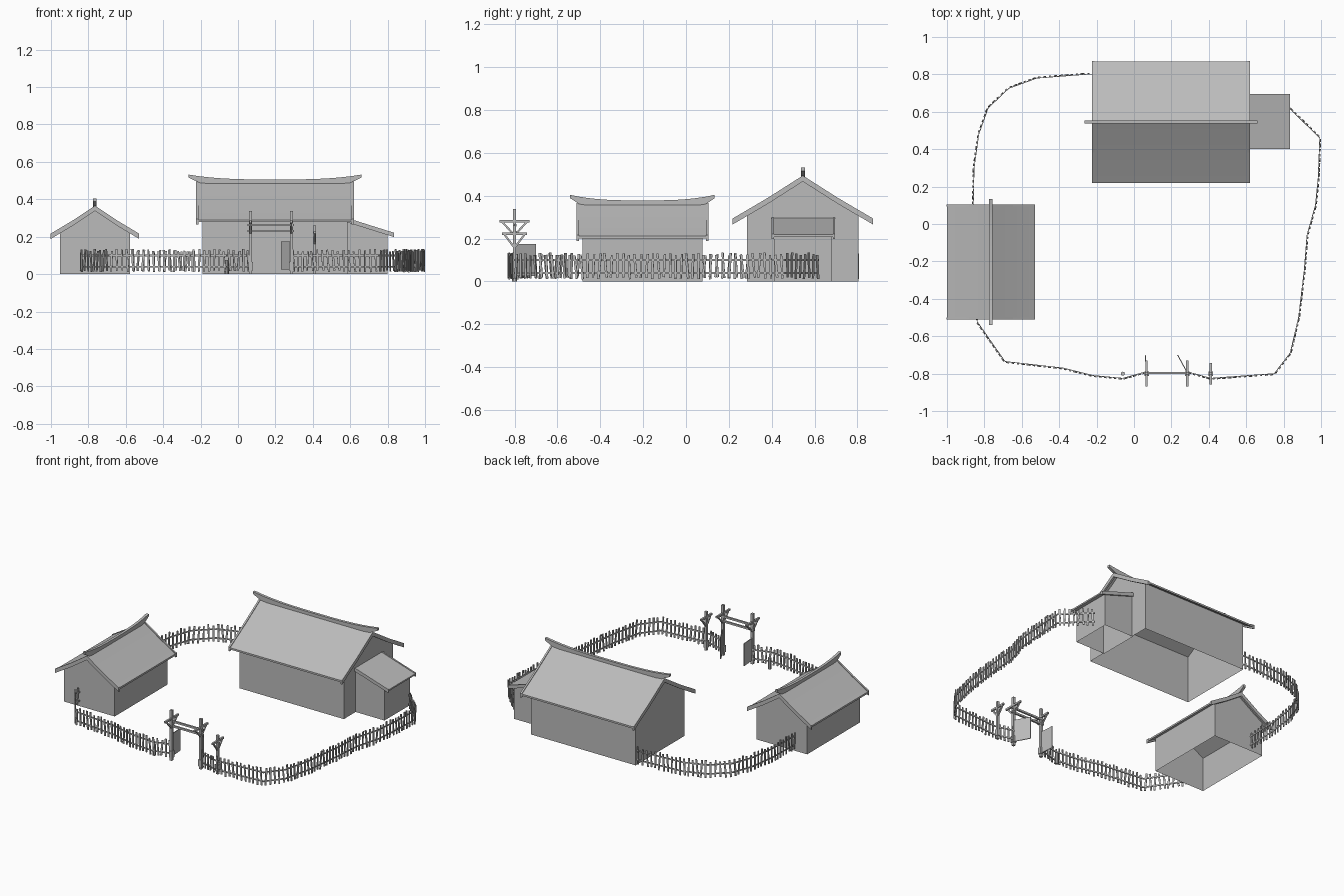
import bpy, bmesh, math, random
from mathutils import Vector, Matrix

random.seed(7)
if "Cube" in bpy.data.objects:
    bpy.data.objects.remove(bpy.data.objects["Cube"], do_unlink=True)

GREY = (0.5, 0.5, 0.5, 1)
mat = bpy.data.materials.new("plain grey")
mat.use_nodes = True
mat.diffuse_color = GREY
mat.node_tree.nodes["Principled BSDF"].inputs["Base Color"].default_value = GREY
UP = Vector((0, 0, 1))


def finish(bm, name, loc=(0, 0, 0), turn=0, smooth=False):
    bmesh.ops.recalc_face_normals(bm, faces=bm.faces[:])
    me = bpy.data.meshes.new(name)
    bm.to_mesh(me)
    bm.free()
    me.materials.append(mat)
    ob = bpy.data.objects.new(name, me)
    bpy.context.collection.objects.link(ob)
    ob.location = loc
    ob.rotation_euler.z = turn
    if smooth:
        bpy.ops.object.select_all(action='DESELECT')
        ob.select_set(True)
        bpy.context.view_layer.objects.active = ob
        bpy.ops.object.shade_smooth_by_angle(angle=math.radians(30))
    return ob


def beam(bm, a, b, w, d, hint=UP):
    """Box from a to b, w wide and d deep."""
    a, b = Vector(a), Vector(b)
    z = (b - a).normalized()
    x = z.cross(hint)
    x = x.normalized() if x.length > 0.01 else Vector((1, 0, 0))
    y = z.cross(x)
    rot = Matrix((x, y, z)).transposed().to_4x4()
    size = Matrix.Diagonal((w, d, (b - a).length, 1))
    bmesh.ops.create_cube(bm, size=1, matrix=Matrix.Translation((a + b) / 2) @ rot @ size)


def prism(bm, profile, lo, hi, place, skip=()):
    """Extrude a closed profile from lo to hi, leaving out the sides in skip."""
    ends = [[bm.verts.new(place(p, q, t)) for p, q in profile] for t in (lo, hi)]
    for ring in ends:
        bm.faces.new(ring)
    n = len(profile)
    for i in range(n):
        if i not in skip:
            j = (i + 1) % n
            bm.faces.new((ends[0][i], ends[0][j], ends[1][j], ends[1][i]))


def along_x(p, q, t):
    return (t, p, q)


def along_y(p, q, t):
    return (p, t, q)


def chevron(half, apex, eave, thick, lift=0):
    """Roof cross-section with a slight sag in each slope."""
    mid = (apex + eave) / 2 - 0.004
    top = [(-half, eave), (-half / 2, mid), (0, apex), (half / 2, mid), (half, eave)]
    return ([(p, q + lift) for p, q in top] +
            [(p, q + lift - thick) for p, q in reversed(top)])


def gable_house(name, loc, turn, half, length, apex, eave, wall_half, wall_len, ridge_len):
    # Walls: gabled shell, open underneath and under the roof
    slope = (apex - eave) / half
    top = apex - 0.012
    side = top - wall_half * slope
    pent = [(-wall_half, 0), (wall_half, 0), (wall_half, side), (0, top), (-wall_half, side)]
    bm = bmesh.new()
    prism(bm, pent, -wall_len, wall_len, along_x, skip=(0, 2, 3))
    finish(bm, name + "_walls", loc, turn)
    # Roof slab
    bm = bmesh.new()
    prism(bm, chevron(half, apex, eave, 0.012), -length, length, along_x)
    finish(bm, name + "_roof", loc, turn, True)
    # Boards along both gable ends
    bm = bmesh.new()
    for s in (-1, 1):
        prism(bm, chevron(half + 0.002, apex, eave, 0.028, 0.004),
              s * length, s * (length - 0.012), along_x)
    finish(bm, name + "_gable_boards", loc, turn)
    # Ridge beam with upswept ends
    ts = [i / 8 for i in range(-8, 9)]
    upper = [(t * ridge_len, apex + 0.016 + 0.026 * abs(t) ** 3) for t in ts]
    lower = [(t * ridge_len, apex - 0.008 + 0.034 * abs(t) ** 12) for t in reversed(ts)]
    bm = bmesh.new()
    prism(bm, upper + lower, -0.009, 0.009, along_y)
    finish(bm, name + "_ridge", loc, turn, True)


gable_house("main_house", (0.198, 0.545, 0), 0, 0.325, 0.422, 0.49, 0.29, 0.26, 0.388, 0.462)
gable_house("small_house", (-0.765, -0.203, 0), math.pi / 2, 0.235, 0.308, 0.362, 0.212,
            0.188, 0.28, 0.337)

# Lean-to on the main house
bm = bmesh.new()
prism(bm, [(0.58, 0), (0.8, 0), (0.8, 0.218), (0.58, 0.29)], 0.41, 0.68, along_y, skip=(0, 2))
finish(bm, "lean_to_walls")
bm = bmesh.new()
sheet = [(0.58, 0.298), (0.835, 0.218), (0.835, 0.208), (0.58, 0.288)]
prism(bm, sheet, 0.4, 0.695, along_y)
board = [(p, q + (0.003 if i < 2 else -0.01)) for i, (p, q) in enumerate(sheet)]
for y in (0.4, 0.685):
    prism(bm, board, y, y + 0.01, along_y)
finish(bm, "lean_to_roof")


def fence(name, path):
    """Two rails and uneven pickets along a path, pickets on the outer side."""
    bm = bmesh.new()
    pts = [Vector((x, y, 0)) for x, y in path]
    for a, b in zip(pts, pts[1:]):
        run = b - a
        d = run.normalized()
        out = d.cross(UP) * 0.005
        for z in (0.04, 0.1):
            beam(bm, a + UP * z, b + UP * z, 0.004, 0.009)
        count = max(1, round(run.length / 0.028))
        for i in range(count):
            foot = a + run * ((i + 0.5) / count) + out
            lean = d * random.uniform(-0.006, 0.006)
            low = foot - lean + UP * random.uniform(0.01, 0.02)
            high = foot + lean + UP * random.uniform(0.12, 0.135)
            beam(bm, low, high, 0.006, random.uniform(0.009, 0.012), d)
    finish(bm, name)


fence("back_fence", [(-0.19, 0.8), (-0.26, 0.8), (-0.52, 0.78), (-0.67, 0.725), (-0.78, 0.62),
                     (-0.83, 0.48), (-0.855, 0.3), (-0.86, 0.07)])
fence("front_right_fence", [(-0.83, -0.49), (-0.84, -0.52), (-0.69, -0.735), (-0.38, -0.77),
                            (-0.22, -0.81), (-0.06, -0.825), (0.065, -0.79)])
fence("left_fence", [(0.285, -0.79), (0.41, -0.825), (0.75, -0.8), (0.835, -0.69), (0.88, -0.5),
                     (0.91, -0.25), (0.925, -0.06), (0.97, 0.1), (0.985, 0.25), (0.993, 0.46),
                     (0.83, 0.62)])


def post(name, x, height, arm_z, reach):
    """Square post with a cross arm held by two braces."""
    bm = bmesh.new()
    y = -0.8
    beam(bm, (x, y, 0), (x, y, height), 0.016, 0.016)
    beam(bm, (x, y, 0.02), (x, y, 0.065), 0.024, 0.024)
    beam(bm, (x, y - reach, arm_z), (x, y + reach, arm_z), 0.012, 0.012)
    for s in (-1, 1):
        beam(bm, (x, y + s * reach * 0.85, arm_z), (x, y, arm_z - 0.065), 0.009, 0.009)
    finish(bm, name)


GATE = (0.067, 0.285)
post("gate_post_right", GATE[0], 0.338, 0.28, 0.07)
post("gate_post_left", GATE[1], 0.338, 0.28, 0.07)
post("side_post", 0.41, 0.26, 0.222, 0.058)

# Short stump beside the gate
bm = bmesh.new()
bmesh.ops.create_cone(bm, cap_ends=True, segments=8, radius1=0.011, radius2=0.011, depth=0.075,
                      matrix=Matrix.Translation((-0.06, -0.8, 0.0375)))
finish(bm, "stump")

# Gate crossbars
bm = bmesh.new()
for z in (0.23, 0.262):
    beam(bm, (GATE[0] - 0.015, -0.797, z), (GATE[1] + 0.015, -0.797, z), 0.012, 0.012)
finish(bm, "gate_crossbars")

# Open gate leaves
for name, x, tip in (("right", GATE[0], 0.06), ("left", GATE[1], 0.233)):
    bm = bmesh.new()
    beam(bm, (x, -0.795, 0.1), (tip, -0.7, 0.1), 0.005, 0.15)
    finish(bm, "gate_leaf_" + name)
